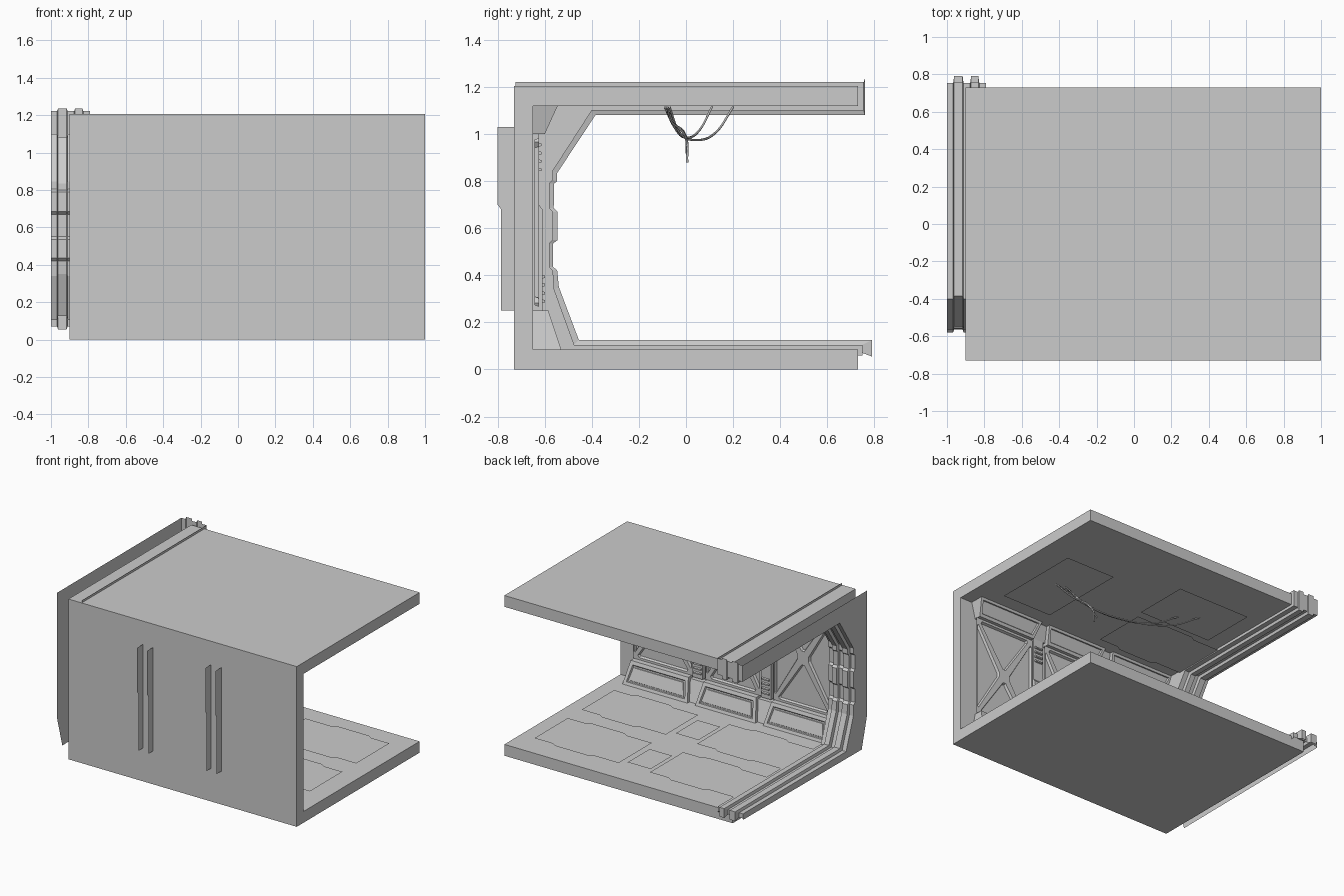
import bpy, bmesh
from mathutils import Vector

if "Cube" in bpy.data.objects:
    bpy.data.objects.remove(bpy.data.objects["Cube"])


def finish(bm, name):
    bmesh.ops.remove_doubles(bm, verts=bm.verts, dist=0.0005)
    bmesh.ops.recalc_face_normals(bm, faces=bm.faces)
    me = bpy.data.meshes.new(name)
    bm.to_mesh(me)
    bm.free()
    ob = bpy.data.objects.new(name, me)
    bpy.context.collection.objects.link(ob)
    return ob


def prism(name, profile, x0, x1, taper=None, insets=(), face=1):
    """Extrude a YZ profile along x; taper[i] shortens both ends at point i.
    insets: (width, depth) steps cut into the side starting at point `face`."""
    bm = bmesh.new()
    t = taper or [0] * len(profile)
    a = [bm.verts.new((x0 + d, y, z)) for (y, z), d in zip(profile, t)]
    b = [bm.verts.new((x1 - d, y, z)) for (y, z), d in zip(profile, t)]
    n = len(profile)
    bm.faces.new(a)
    bm.faces.new(b[::-1])
    sides = [bm.faces.new((a[i], b[i], b[(i + 1) % n], a[(i + 1) % n])) for i in range(n)]
    bmesh.ops.recalc_face_normals(bm, faces=bm.faces)
    for w, d in insets:
        bmesh.ops.inset_region(bm, faces=[sides[face]], thickness=w, depth=0)
        nrm = sides[face].normal.copy()
        bmesh.ops.translate(bm, verts=sides[face].verts, vec=nrm * d)
    return finish(bm, name)


def plate(name, outline, z0, z1, bevel):
    """Flat XY plate whose visible face at z1 has a chamfered rim."""
    bm = bmesh.new()
    f = bm.faces.new([bm.verts.new((x, y, z0)) for x, y in outline])
    bm.normal_update()
    bmesh.ops.inset_region(bm, faces=[f], thickness=bevel, depth=0)
    bmesh.ops.translate(bm, verts=f.verts, vec=(0, 0, z1 - z0))
    return finish(bm, name)


def rect_frame(name, x0, x1, y0, y1, z, steps):
    """Rectangle with successive (inset, height) steps."""
    bm = bmesh.new()
    f = bm.faces.new([bm.verts.new(p) for p in
                      ((x0, y0, z), (x1, y0, z), (x1, y1, z), (x0, y1, z))])
    bm.normal_update()
    for w, h in steps:
        bmesh.ops.inset_region(bm, faces=[f], thickness=w, depth=0)
        bmesh.ops.translate(bm, verts=f.verts, vec=(0, 0, h))
    return finish(bm, name)


def notched(x0, x1, y0, y1, s=0.022):
    """Panel outline with stepped long edges."""
    w = x1 - x0
    far = [(x1, y1 - s), (x1 - .22 * w, y1 - s), (x1 - .27 * w, y1),
           (x0 + .35 * w, y1), (x0 + .3 * w, y1 - s), (x0, y1 - s)]
    near = [(x0, y0 + s), (x0 + .3 * w, y0 + s), (x0 + .35 * w, y0),
            (x1 - .27 * w, y0), (x1 - .22 * w, y0 + s), (x1, y0 + s)]
    return near + far


# Structural shell: floor, wall and ceiling in one C profile
prism("shell", [(-.73, 0), (.73, 0), (.73, .085), (-.65, .085), (-.65, 1.12),
                (.73, 1.12), (.73, 1.205), (-.73, 1.205)], -.9, 1.0)

# Ribbed door frame: low and raised section paths, with skirts out to the outer line
low = [(.75, .07), (.75, .105), (-.475, .105), (-.56, .34), (-.565, .42), (-.58, .435),
       (-.58, .535), (-.565, .55), (-.565, .67), (-.58, .685), (-.58, .79), (-.565, .805),
       (-.565, .845), (-.40, 1.1), (.755, 1.1), (.755, 1.222)]
high = [(.79, .055), (.79, .125), (-.455, .125), (-.54, .35), (-.547, .42), (-.565, .437),
        (-.565, .535), (-.545, .55), (-.545, .67), (-.562, .685), (-.56, .79), (-.547, .8),
        (-.547, .835), (-.385, 1.08), (.76, 1.08), (.76, 1.236)]
outer = [(.75, .06), (.75, .06), (-.66, .05), (-.725, .29)] + \
        [(-.725, z) for y, z in low[4:13]] + [(-.725, 1.222), (.755, 1.222), (.755, 1.222)]
columns = [(-1, outer), (-1, low), (-.967, low), (-.962, high), (-.916, high), (-.911, low),
           (-.876, low), (-.871, high), (-.832, high), (-.827, low), (-.79, low), (-.79, outer)]
bm = bmesh.new()
grid = [[bm.verts.new((x, y, z)) for y, z in path] for x, path in columns]
for c0, c1 in zip(grid, grid[1:]):
    for i in range(len(low) - 1):
        bm.faces.new((c0[i], c0[i + 1], c1[i + 1], c1[i]))
bmesh.ops.dissolve_degenerate(bm, dist=0.0005, edges=bm.edges)
finish(bm, "door_frame")

# Recessed backing behind the sloped panels
prism("lower_backing", [(-.65, .235), (-.605, .235), (-.555, .085), (-.65, .085)], -.8, .87)
prism("upper_backing", [(-.65, 1.02), (-.625, 1.02), (-.575, 1.12), (-.65, 1.12)], -.8, .87)

# Three wall bays: sloped skirting, sloped cornice and cross-braced panel
for k, (x0, x1) in enumerate([(-.80, -.27), (-.205, .295), (.36, .9)]):
    prism(f"lower_panel_{k}", [(-.65, .25), (-.585, .25), (-.53, .085), (-.65, .085)],
          x0, x1, [.03, .03, 0, 0], [(.035, 0), (.008, -.012), (.012, 0), (.004, .006)])
    prism(f"upper_panel_{k}", [(-.65, 1.0), (-.6, 1.0), (-.545, 1.12), (-.65, 1.12)],
          x0, x1, [.03, .03, 0, 0], [(.028, 0), (.006, -.012)])
    bm = bmesh.new()
    a, b, y, z0, z1 = x0 + .02, x1 - .02, -.625, .25, 1.0
    ring = [bm.verts.new(p) for p in ((a, y, z0), (b, y, z0), (b, y, z1), (a, y, z1))]
    mid = bm.verts.new(((a + b) / 2, y, (z0 + z1) / 2))
    tris = [bm.faces.new((ring[i], ring[(i + 1) % 4], mid)) for i in range(4)]
    bm.normal_update()
    bmesh.ops.inset_individual(bm, faces=tris, thickness=.035, depth=0)
    # blunt the triangle corners, then sink the pockets
    corners = list({v for f in tris for v in f.verts})
    bmesh.ops.bevel(bm, geom=corners, offset=.02, segments=1, affect='VERTICES')
    pockets = [f for f in bm.faces if f.is_valid and all(abs(v.co.x - a) > .004 and abs(v.co.x - b) > .004
               and z0 + .004 < v.co.z < z1 - .004 for v in f.verts)
               and f.calc_area() > .02]
    bmesh.ops.inset_individual(bm, faces=pockets, thickness=.008, depth=0)
    bmesh.ops.translate(bm, verts=list({v for f in pockets for v in f.verts}), vec=(0, -.018, 0))
    finish(bm, f"cross_panel_{k}")

# Wall pillars: open channels whose cheeks pass out through the wall
for k, xc in enumerate((-.238, .33)):
    front = [(-.61, .25), (-.61, .68), (-.625, .70), (-.625, 1.03)]
    back = [(-.785, .25), (-.785, .68), (-.80, .70), (-.80, 1.03)]
    bm = bmesh.new()
    cols = [[bm.verts.new((x, y, z)) for y, z in p] for x, p in
            ((xc - .042, back), (xc - .042, front), (xc + .042, front), (xc + .042, back))]
    for c0, c1 in zip(cols, cols[1:]):
        for i in range(3):
            bm.faces.new((c0[i], c1[i], c1[i + 1], c0[i + 1]))
    finish(bm, f"pillar_{k}")
    for base in (.28, .84):
        for i in range(4):
            z, y = base + i * .035, -.61 if base < .5 else -.625
            prism(f"pillar_slat_{k}", [(y - .01, z), (y + .012, z + .004),
                                       (y + .012, z + .014), (y - .01, z + .02)],
                  xc - .03, xc + .03)

# Floor plates and the two hatches between them
for x0, x1 in ((-.79, -.09), (.17, .87)):
    for y0, y1 in ((-.41, .02), (.14, .58)):
        plate("floor_plate", notched(x0, x1, y0, y1), .085, .101, .014)
for yc in (-.2, .37):
    rect_frame("floor_hatch", -.055, .135, yc - .13, yc + .13, .086,
               [(.004, .01), (.014, 0), (.004, -.008), (.012, 0), (.004, .006)])

# Ceiling frames and stepped plate
steps = [(.004, -.012), (.025, 0), (.008, .01), (.015, 0), (.004, -.006)]
rect_frame("ceiling_frame_a", .39, .8, -.43, .25, 1.119, steps)
rect_frame("ceiling_frame_b", -.66, -.06, 0, .42, 1.119, steps)
plate("ceiling_plate", notched(-.79, -.08, -.48, -.03), 1.12, 1.108, .012)

# Hanging cables
cables = [
    [(.63, -.08, 1.115), (.5, -.06, 1.05), (.38, 0, .99), (.36, .005, .88)],
    [(.60, -.09, 1.115), (.42, -.05, 1.03), (.15, .0, .985), (-.12, .06, 1.02), (-.30, .11, 1.115)],
    [(.56, -.07, 1.115), (.36, -.03, 1.01), (.08, .04, .975), (-.22, .13, 1.01), (-.42, .20, 1.115)],
    [(.52, -.085, 1.115), (.45, -.045, 1.04), (.40, -.005, .995), (.33, .003, .92)],
]
for k, pts in enumerate(cables):
    cu = bpy.data.curves.new(f"cable_{k}", 'CURVE')
    cu.dimensions = '3D'
    cu.bevel_depth = .005
    cu.bevel_resolution = 1
    cu.resolution_u = 6
    cu.use_fill_caps = True
    sp = cu.splines.new('BEZIER')
    sp.bezier_points.add(len(pts) - 1)
    for p, co in zip(sp.bezier_points, pts):
        p.co = Vector(co)
        p.handle_left_type = p.handle_right_type = 'AUTO'
    bpy.context.collection.objects.link(bpy.data.objects.new(f"cable_{k}", cu))
